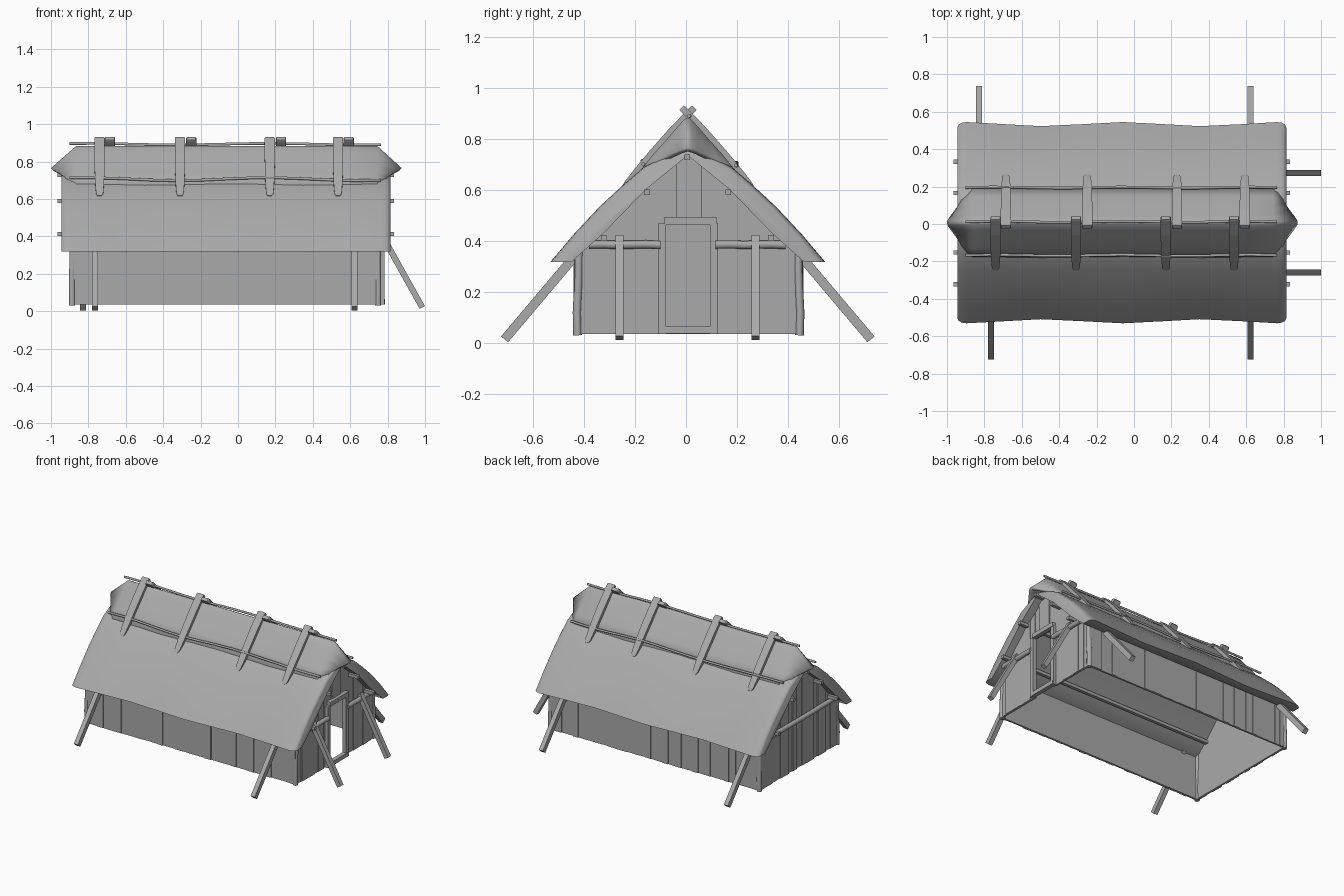
import bpy, bmesh, math, random
from mathutils import Vector

if "Cube" in bpy.data.objects:
    bpy.data.objects.remove(bpy.data.objects["Cube"])

random.seed(4)
CY = 0.007                      # centre line of the house in y
X0, X1 = -0.89, 0.755           # gable wall planes
Y0, Y1 = -0.43, 0.45            # long wall planes
OUTER = [(0, .76), (.08, .735), (.17, .69), (.25, .62), (.34, .535), (.44, .425), (.527, .318)]
INNER = [(0, .735), (.16, .605), (.33, .43), (.455, .318)]
GREY = bpy.data.materials.new("weathered_grey")
GREY.diffuse_color = (.4, .4, .4, 1)
GREY.use_nodes = True
GREY.node_tree.nodes["Principled BSDF"].inputs["Base Color"].default_value = GREY.diffuse_color


def finish(name, bm, smooth=0):
    bmesh.ops.recalc_face_normals(bm, faces=bm.faces)
    me = bpy.data.meshes.new(name)
    bm.to_mesh(me)
    bm.free()
    me.materials.append(GREY)
    ob = bpy.data.objects.new(name, me)
    bpy.context.collection.objects.link(ob)
    if smooth:
        bpy.ops.object.select_all(action='DESELECT')
        ob.select_set(True)
        bpy.context.view_layer.objects.active = ob
        bpy.ops.object.shade_smooth_by_angle(angle=math.radians(smooth))
    return ob


def loft(name, rings, closed=True, smooth=0):
    bm = bmesh.new()
    vs = [[bm.verts.new(p) for p in r] for r in rings]
    n = len(rings[0])
    for a, b in zip(vs, vs[1:]):
        for i in range(n if closed else n - 1):
            j = (i + 1) % n
            bm.faces.new((a[i], a[j], b[j], b[i]))
    if closed:
        bm.faces.new(vs[0])
        bm.faces.new(vs[-1])
    return finish(name, bm, smooth)


def sweep(name, pts, w, h, sides=4, side=(0, 0, 1), taper=None, smooth=0):
    """Sweep a w x h section (box or round) along points; w lies along 'side'."""
    pts = [Vector(p) for p in pts]
    rings = []
    for k, p in enumerate(pts):
        t = (pts[min(k + 1, len(pts) - 1)] - pts[max(k - 1, 0)]).normalized()
        v = t.cross(Vector(side)).normalized()
        u = v.cross(t)
        f = (taper[k] if taper else 1) * (math.sqrt(2) if sides == 4 else 1)
        ang = [2 * math.pi * (i + .5) / sides for i in range(sides)]
        rings.append([p + u * (w / 2 * f * math.cos(a)) + v * (h / 2 * f * math.sin(a)) for a in ang])
    return loft(name, rings, True, smooth)


def under_roof(y):
    d = abs(y - CY)
    for (a, za), (b, zb) in zip(INNER, INNER[1:]):
        if d <= b:
            return za + (zb - za) * (d - a) / (b - a) + .01
    return INNER[-1][1]


def planks(name, along, start, end, plane, out, bottom, top):
    """Row of uneven vertical boards; top is a height function."""
    bm = bmesh.new()
    n = max(1, round((end - start) / .047))
    cuts = [start + (end - start) * i / n for i in range(n + 1)]
    cuts[1:-1] = [c + random.uniform(-.008, .008) for c in cuts[1:-1]]
    for a, b in zip(cuts, cuts[1:]):
        d = out * random.uniform(.002, .01)
        vs = []
        for s in (a, b):
            for q, z in ((plane - out * .01, bottom), (plane + d, bottom),
                         (plane + d, top(s)), (plane - out * .01, top(s))):
                vs.append(bm.verts.new((s, q, z) if along == 'x' else (q, s, z)))
        A, B = vs[:4], vs[4:]
        bm.faces.new(A)
        bm.faces.new(B)
        for i in range(4):
            j = (i + 1) % 4
            bm.faces.new((A[i], A[j], B[j], B[i]))
    return finish(name, bm)


# Walls of upright boards
planks("front_wall", 'x', X0, X1, Y0, -1, .035, lambda s: .36)
planks("back_wall", 'x', X0, X1, Y1, 1, .035, lambda s: .36)
planks("left_gable", 'y', Y0, Y1, X0, -1, .035, under_roof)
planks("right_gable_a", 'y', Y0, -.085, X1, 1, .035, under_roof)
planks("right_gable_b", 'y', .11, Y1, X1, 1, .035, under_roof)
planks("right_gable_top", 'y', -.085, .11, X1, 1, .47, under_roof)

# Bowed corner posts
for x, sx in ((X0 + .003, -1), (X1 - .006, 1)):
    for y, sy in ((Y0 + .005, -1), (Y1 - .005, 1)):
        sweep("corner_post", [(x + sx * b * .3, y + sy * b, z) for z, b in
              ((.03, 0), (.12, .002), (.22, -.003), (.37, -.006))], .034, .034, 10, (1, 0, 0), smooth=40)

# Door frame
for y, top in ((-.094, .468), (.11, .47)):
    sweep("door_post", [(X1 + .012, y, .035), (X1 + .012, y, top)], .03, .03, side=(1, 0, 0))
for z, w in ((.478, .03), (.05, .028)):
    sweep("door_rail", [(X1 + .016, -.085, z), (X1 + .016, .12, z)], w, .03)

# Horizontal logs across the gables
for x, a, b in ((X1 + .022, -.38, -.1), (X1 + .022, .115, .39), (X0 - .022, -.38, .39)):
    sweep("gable_log", [(x, a + (b - a) * k / 5, .385 + .0015 * math.sin(k * 2.1)) for k in range(6)],
          .034, .034, 10, smooth=40)

# Purlins and ridge beam poking out of the gables
for y, z in ((-.153, .59), (.165, .59), (-.322, .412), (.333, .412), (.005, .728)):
    sweep("purlin", [(-.965, y, z), (.835, y, z)], .022, .022)

# Thatched roof with softened ends and a wavy eave
rings = []
for x, d in ((-.945, .05), (-.938, .022), (-.92, .006), (-.895, 0), (-.7, 0), (-.5, 0), (-.28, 0),
             (-.06, 0), (.15, 0), (.35, 0), (.57, 0), (.765, 0), (.79, .006), (.808, .022), (.815, .05)):
    wave = .011 * math.cos((x + .06) * 2 * math.pi / .85)
    ring = []
    for prof, sgn in ((OUTER, 1), (INNER, 1), (INNER, -1), (OUTER, -1)):
        outer = prof is OUTER
        pts = []
        for y, z in prof:
            f = y / .527
            yy = y + ((wave * f ** 2 - d * .6 * f) if outer else 0)
            zz = z - (d * .4 * (1 - f) if outer else 0)
            pts.append((x, CY + sgn * yy, zz))
        if (outer and sgn == -1) or (not outer and sgn == 1):
            pts.reverse()
        if sgn == -1:
            pts = pts[1:] if not outer else pts[:-1]
        ring += pts
    rings.append(ring)
loft("thatch_roof", rings, True, 50)

# Ridge cap, its ends drawn down to a point and its edges sunk into the thatch
CAP = [(0, .883), (.014, .876), (.04, .847), (.085, .795), (.14, .734), (.195, .664)]
TIP = [(0, .765, 1), (.012, .763, .98), (.035, .755, .85), (.07, .74, .62), (.11, .72, .38), (.17, .68, .15)]


def both(half):
    return [(x, CY - y, z) for x, y, z in reversed(half)] + [(x, CY + y, z) for x, y, z in half[1:]]


def cap_end(edge, tip):
    return both([(edge + (tip - edge) * k, y, z) for y, z, k in TIP])


rings = [cap_end(-.885, -1.0)]
for k in range(9):
    x = -.865 + k * (.745 + .865) / 8
    rings.append(both([(x, y, z) for y, z in CAP]))
rings.append(cap_end(.76, .875))
cap = loft("ridge_cap", rings, False, 40)
sol = cap.modifiers.new("thickness", 'SOLIDIFY')
sol.thickness = .02
sol.offset = -1

# Crossed poles straddling the ridge, lower ends bedded in the thatch
for xf, xb in ((-.74, -.685), (-.31, -.25), (.17, .23), (.535, .592)):
    for x, s in ((xf, -1), (xb, 1)):
        c = .008
        path = [(-.025, .922), (-.02, .917), (.06, .836), (.14, .746), (.2, .676), (.24, .628), (.252, .614)]
        sweep("ridge_pole", [(x, c + s * y, z) for y, z in path], .055, .026, 4, (1, 0, 0),
              [.85, 1, 1, .95, .85, .7, .45])

# Thin binding rods along the ridge and both cap edges
for y, z, w in ((.012, .893, .004), (-.168, .706, .008), (.195, .7, .006)):
    sweep("binding_rod", [(-.9 + k * 1.665 / 12, y + .003 * math.sin(k * 1.3),
          z + w * math.sin(k * .9 + 1)) for k in range(13)], .015, .015, 8, smooth=50)

# Leaning props on the long sides and at the door end
for x, s in ((-.765, -1), (.622, -1), (-.83, 1), (.622, 1)):
    sweep("side_prop", [(x, CY + s * .718, .014), (x, CY + s * .43, .355)], .032, .036, side=(1, 0, 0))
for y in (-.26, .272):
    sweep("end_prop", [(.985, y, .02), (.765, y, .415)], .032, .032, side=(0, 1, 0))
